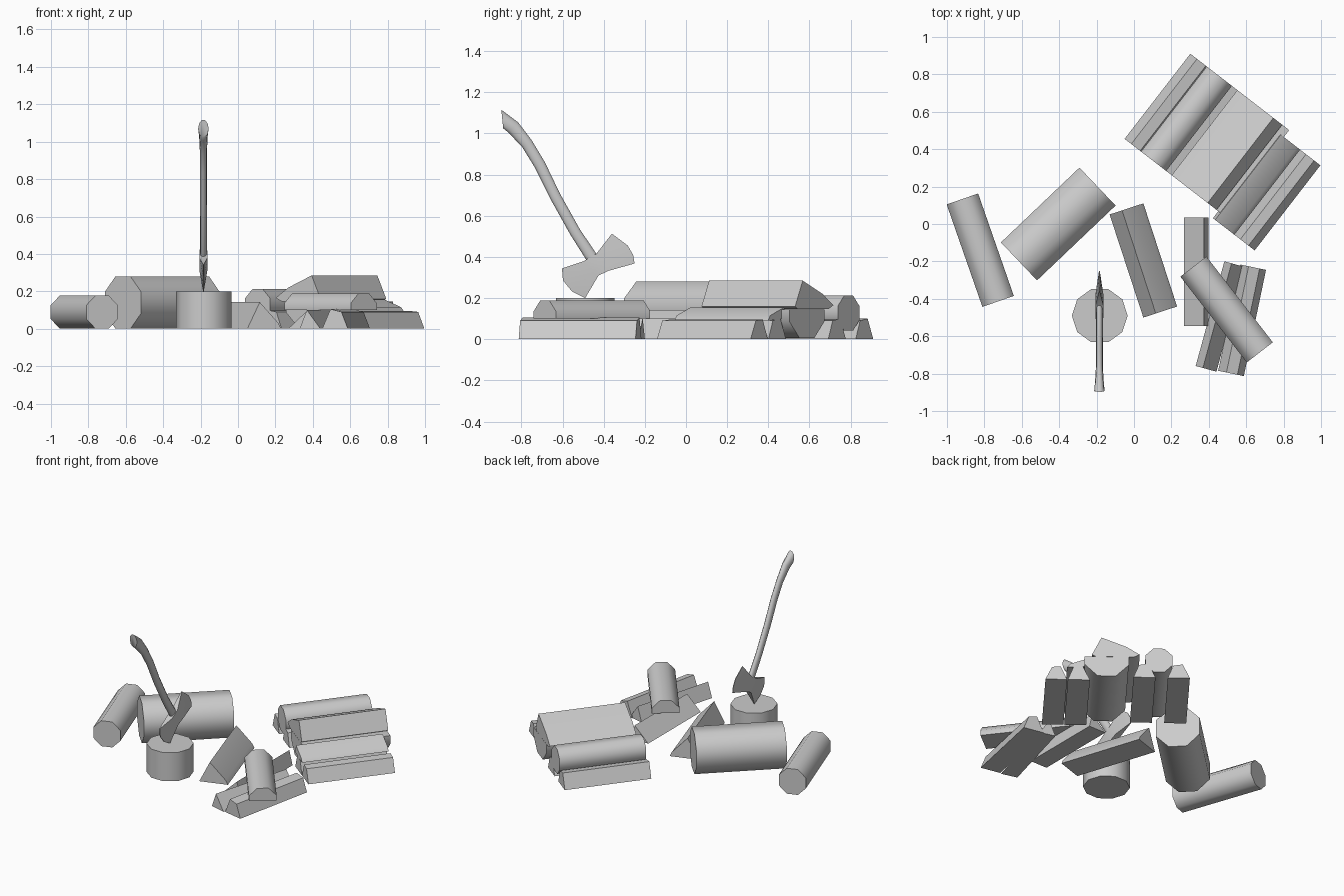
import bpy, bmesh, math
from mathutils import Vector

cube = bpy.data.objects.get("Cube")
if cube:
    bpy.data.objects.remove(cube, do_unlink=True)

grey = bpy.data.materials.new("plain grey")
grey.use_nodes = True
COLOUR = (0.6, 0.6, 0.6, 1)
grey.diffuse_color = COLOUR
grey.node_tree.nodes["Principled BSDF"].inputs["Base Color"].default_value = COLOUR


def loft(name, rings, angle=50):
    """Skin equal-sized closed rings and cap both ends."""
    bm = bmesh.new()
    loops = [[bm.verts.new(p) for p in ring] for ring in rings]
    n = len(loops[0])
    for a, b in zip(loops, loops[1:]):
        for i in range(n):
            j = (i + 1) % n
            bm.faces.new((a[i], a[j], b[j], b[i]))
    bm.faces.new(loops[0])
    bm.faces.new(loops[-1])
    bmesh.ops.recalc_face_normals(bm, faces=bm.faces)
    mesh = bpy.data.meshes.new(name)
    bm.to_mesh(mesh)
    bm.free()
    mesh.materials.append(grey)
    obj = bpy.data.objects.new(name, mesh)
    bpy.context.collection.objects.link(obj)
    bpy.ops.object.select_all(action="DESELECT")
    bpy.context.view_layer.objects.active = obj
    obj.select_set(True)
    bpy.ops.object.shade_smooth_by_angle(angle=math.radians(angle))
    return obj


def timber(name, profile, centre, heading, length=0.58):
    """Lay a (side, height) profile along a horizontal heading."""
    axis = Vector((*heading, 0)).normalized()
    side = Vector((axis.y, -axis.x, 0))
    mid = Vector((*centre, 0))
    rings = [[mid + axis * (s * length / 2) + side * u + Vector((0, 0, z))
              for u, z in profile] for s in (-1, 1)]
    return loft(name, rings)


def octagon(r, u=0, z=None):
    """Flat-bottomed octagon; r is the distance to its sides."""
    z = r if z is None else z
    R = r / math.cos(math.pi / 8)
    return [(u + R * math.cos((i + 0.5) * math.pi / 4),
             z + R * math.sin((i + 0.5) * math.pi / 4)) for i in range(8)]


def half(r, z, up):
    """Half of an octagonal log with its flat side at height z."""
    k = r * math.tan(math.pi / 8)
    return [(-r, z), (r, z), (r, z + up * k), (k, z + up * r),
            (-k, z + up * r), (-r, z + up * k)]


def shift(profile, u):
    return [(a + u, z) for a, z in profile]


# Chopping stump
loft("chopping_stump", [[(-0.183 + 0.149 * math.cos(i * math.pi / 5),
                          -0.49 + 0.149 * math.sin(i * math.pi / 5), z)
                         for i in range(10)] for z in (0, 0.2)])

# Loose whole logs
timber("large_log", octagon(0.14), (-0.405, 0), (0.42, 0.40))
timber("small_log", octagon(0.089), (-0.822, -0.14), (-0.19, 0.545))

# Loose split pieces
timber("middle_split_piece", [(-0.095, 0), (0.095, 0), (0.08, 0.03), (-0.025, 0.142)],
       (0.05, -0.195), (-0.18, 0.55))
timber("pile_split_left", [(-0.065, 0), (0.065, 0), (0.04, 0.1)], (0.333, -0.255), (0, 1))
timber("pile_split_middle", [(-0.04, 0), (0.075, 0), (0, 0.1)], (0.445, -0.49), (0.155, 0.565))
timber("pile_split_right", [(-0.07, 0), (0.07, 0), (0.035, 0.09), (-0.025, 0.105)],
       (0.578, -0.515), (0.12, 0.575))
timber("pile_half_log", half(0.088, 0.1, 1), (0.495, -0.457), (-0.36, 0.465))

# Firewood stack: pieces share one heading and sit at offsets across it
HEADING = Vector((0.61, 0.79)).normalized()


def stacked(name, profile, along=0.617):
    timber(name, profile, HEADING * along, HEADING, 0.575)


wedge = [(-0.07, 0), (0.07, 0), (0.035, 0.09), (-0.025, 0.1)]
stacked("stack_wedge_outer_left", shift(wedge, -0.248))
stacked("stack_wedge_inner_left", shift(wedge, -0.03))
stacked("stack_round_log", octagon(0.085, -0.122, 0.127))
stacked("stack_half_log", shift(half(0.14, 0.145, -1), 0.21))
stacked("stack_top_wedge", [(0.243, 0.285), (0.303, 0.16), (0.28, 0.146),
                            (0.04, 0.146), (0.0, 0.165), (0.085, 0.22)])
stacked("stack_wedge_inner_right", shift(wedge, 0.385), 0.57)
stacked("stack_wedge_outer_right", [(0.46, 0), (0.597, 0), (0.555, 0.09), (0.5, 0.095)], 0.57)
stacked("stack_upper_right_wedge", [(0.315, 0.1), (0.46, 0.09), (0.44, 0.115), (0.33, 0.155)], 0.57)

# Axe head: each column runs down the head from top edge to bottom edge
AXE_X = -0.185


def lerp(a, b):
    return [tuple(Vector(a).lerp(Vector(b), i / 3)) for i in range(4)]


columns = [
    ([(-0.603, 0.344), (-0.598, 0.286), (-0.554, 0.232), (-0.49, 0.2)], 0.002),
    (lerp((-0.5, 0.378), (-0.425, 0.31)), 0.021),
    (lerp((-0.435, 0.416), (-0.375, 0.333)), 0.021),
    ([(-0.36, 0.513), (-0.283, 0.455), (-0.257, 0.41), (-0.25, 0.368)], 0.002)]
loft("axe_head", [[(AXE_X + t, y, z) for y, z in pts] +
                  [(AXE_X - t, y, z) for y, z in reversed(pts)]
                  for pts, t in columns], 30)

# Axe handle: oval sections swept along a curved path (y, z, depth, width)
path = [(-0.425, 0.35, 0.028, 0.018), (-0.46, 0.4, 0.03, 0.018),
        (-0.54, 0.523, 0.028, 0.018), (-0.637, 0.697, 0.028, 0.019),
        (-0.71, 0.847, 0.029, 0.019), (-0.772, 0.949, 0.03, 0.019),
        (-0.84, 1.03, 0.036, 0.023), (-0.893, 1.07, 0.048, 0.028)]
rings = []
for i, (y, z, depth, width) in enumerate(path):
    before, after = path[max(i - 1, 0)], path[min(i + 1, len(path) - 1)]
    tangent = Vector((after[0] - before[0], after[1] - before[1])).normalized()
    normal = Vector((tangent.y, -tangent.x))
    if i == len(path) - 1:
        normal = Vector((-0.1, 1)).normalized()  # end cut nearly upright
    if normal.y < 0:
        normal = -normal
    rings.append([(AXE_X + width * math.cos(k * math.pi / 5),
                   y + normal.x * depth * math.sin(k * math.pi / 5),
                   z + normal.y * depth * math.sin(k * math.pi / 5)) for k in range(10)])
loft("axe_handle", rings)
